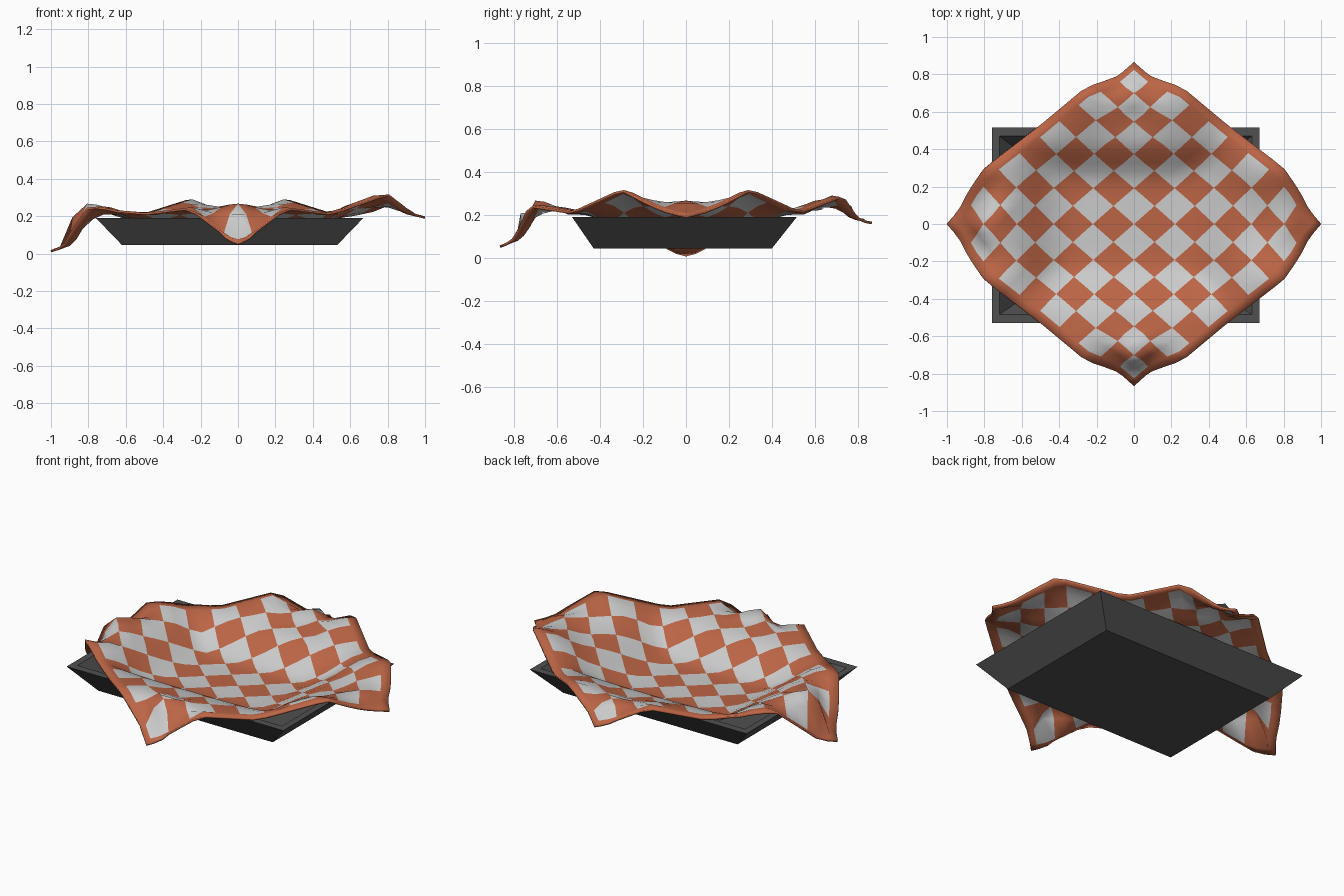
import bpy, bmesh, math

if "Cube" in bpy.data.objects:
    bpy.data.objects.remove(bpy.data.objects["Cube"])

def material(name, rgb):
    m = bpy.data.materials.new(name)
    m.diffuse_color = (*rgb, 1)
    m.use_nodes = True
    m.node_tree.nodes["Principled BSDF"].inputs["Base Color"].default_value = m.diffuse_color
    return m

def make_object(name, bm, mats):
    bmesh.ops.recalc_face_normals(bm, faces=bm.faces)
    me = bpy.data.meshes.new(name)
    bm.to_mesh(me)
    bm.free()
    for m in mats:
        me.materials.append(m)
    ob = bpy.data.objects.new(name, me)
    bpy.context.collection.objects.link(ob)
    return ob

def smooth(lo, hi, v):
    v = min(1, max(0, (v - lo) / (hi - lo)))
    return v * v * (3 - 2 * v)

# Hollow tray: rectangular loops from the outer base over the rim to the inner floor
bm = bmesh.new()
loops = []
for x0, x1, y0, y1, z in [(-.62, .53, -.43, .40, .045), (-.76, .67, -.53, .515, .19),
                          (-.72, .63, -.485, .47, .19), (-.60, .51, -.40, .38, .06)]:
    loops.append([bm.verts.new((x, y, z)) for x, y in
                  [(x0, y0), (x1, y0), (x1, y1), (x0, y1)]])
for a, b in zip(loops, loops[1:]):
    for i in range(4):
        j = (i + 1) % 4
        bm.faces.new((a[i], a[j], b[j], b[i]))
bm.faces.new(loops[0])
bm.faces.new(loops[-1])
make_object("tray", bm, [material("dark_grey", (.08, .08, .08))])

# Cloth outline for one quadrant, and heights from tip to shoulder for each corner
KNOTS = [0, .07, .15, .28, .53, .75, .86, .93, 1]
OUT = [(1, 0), (.935, .075), (.89, .17), (.8, .3), (.5, .53),
       (.26, .73), (.1, .785), (.055, .815), (0, .865)]
RIGHT, LEFT = (.19, .205, .245, .315), (.01, .03, .12, .25)
BACK, FRONT = (.16, .17, .20, .285), (.05, .07, .12, .24)

def edge(t, sx, sy):
    h = RIGHT if sx > 0 else LEFT
    v = BACK if sy > 0 else FRONT
    zs = [*h, .21, *reversed(v)]
    for i in range(len(KNOTS) - 1):
        if t <= KNOTS[i + 1] + 1e-6:
            f = (t - KNOTS[i]) / (KNOTS[i + 1] - KNOTS[i])
            mix = lambda p, q: p + (q - p) * f
            return (sx * mix(OUT[i][0], OUT[i + 1][0]),
                    sy * mix(OUT[i][1], OUT[i + 1][1]), mix(zs[i], zs[i + 1]))

def drape(u, v):
    a, b = (u + v) / 2, (v - u) / 2
    r = abs(a) + abs(b)
    t = abs(b) / r if r > 1e-6 else .5
    ex, ey, ez = edge(t, 1 if a >= 0 else -1, 1 if b >= 0 else -1)
    w = r * r
    x = a * 1.2 * (1 - w) + ex * r * w
    y = b * 1.05 * (1 - w) + ey * r * w
    # sag into the tray, hump over the rim, then fall or lift to the edge
    d = max(abs(x + .045) / .64, abs(y) / .47)
    z = .07 + .135 * smooth(.45, 1, d)
    axis = min(t, 1 - t)
    z += .06 * math.exp(-((r - .77) / .13) ** 2) * math.exp(-(axis / .2) ** 2)
    k = smooth(.76, .94, r) if ez < .21 else smooth(.6, .97, r)
    return x, y, z + k * (ez - .205)

# Checked cloth: ten by ten squares, each split in two, inside a plain hem
HEM, N = .08, 20
lines = [-1] + [(1 - HEM) * (2 * i / N - 1) for i in range(N + 1)] + [1]
bm = bmesh.new()
grid = [[bm.verts.new(drape(u, v)) for v in lines] for u in lines]
for i in range(N + 2):
    for j in range(N + 2):
        f = bm.faces.new((grid[i][j], grid[i + 1][j], grid[i + 1][j + 1], grid[i][j + 1]))
        inside = 1 <= i <= N and 1 <= j <= N
        f.material_index = int(inside and ((i - 1) // 2 + (j - 1) // 2) % 2)
        f.smooth = True
cloth = make_object("checked_cloth", bm, [material("terracotta", (.5, .13, .06)),
                                          material("off_white", (.8, .8, .8))])
sol = cloth.modifiers.new("thickness", 'SOLIDIFY')
sol.thickness = .012
sol.offset = 0
